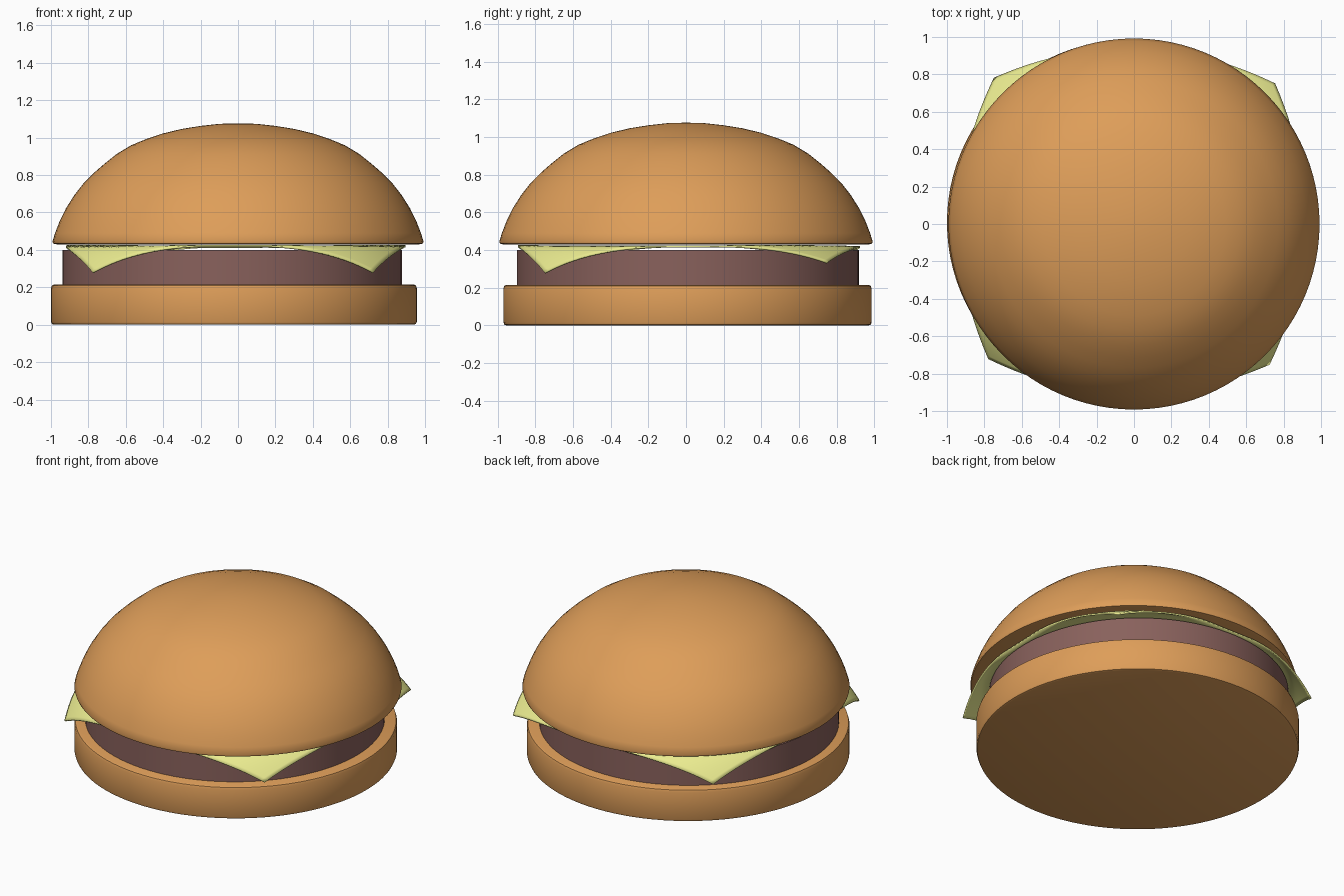
import bpy, bmesh, math

if "Cube" in bpy.data.objects:
    bpy.data.objects.remove(bpy.data.objects["Cube"])


def material(name, rgb):
    m = bpy.data.materials.new(name)
    m.diffuse_color = (*rgb, 1)
    m.use_nodes = True
    m.node_tree.nodes["Principled BSDF"].inputs["Base Color"].default_value = m.diffuse_color
    return m


bread = material("bread", (0.73, 0.34, 0.10))
meat = material("meat", (0.25, 0.12, 0.107))
yellow = material("cheese_yellow", (0.83, 0.84, 0.28))


def finish(bm, name, mat, angle):
    bmesh.ops.recalc_face_normals(bm, faces=bm.faces)
    mesh = bpy.data.meshes.new(name)
    bm.to_mesh(mesh)
    bm.free()
    mesh.materials.append(mat)
    obj = bpy.data.objects.new(name, mesh)
    bpy.context.collection.objects.link(obj)
    bpy.ops.object.select_all(action='DESELECT')
    obj.select_set(True)
    bpy.context.view_layer.objects.active = obj
    bpy.ops.object.shade_smooth_by_angle(angle=math.radians(angle))
    return obj


def lathe(name, profile, centre, mat, steps=96):
    """Spin an (r, z) profile, starting and ending on the axis, around z."""
    bm = bmesh.new()
    verts = [bm.verts.new((r, 0, z)) for r, z in profile]
    edges = [bm.edges.new(p) for p in zip(verts, verts[1:])]
    bmesh.ops.spin(bm, geom=verts + edges, cent=(0, 0, 0), axis=(0, 0, 1),
                   angle=2 * math.pi, steps=steps)
    bmesh.ops.remove_doubles(bm, verts=bm.verts, dist=1e-5)
    obj = finish(bm, name, mat, 40)
    obj.location = (*centre, 0)
    return obj


# Bottom bun: disc with softened rims
lathe("bottom_bun", [(0, 0), (0.962, 0), (0.973, 0.004), (0.978, 0.016),
                     (0.978, 0.195), (0.973, 0.21), (0.962, 0.215), (0, 0.215)],
      (-0.022, 0.008), bread)

# Patty: plain disc
lathe("patty", [(0, 0.205), (0.908, 0.205), (0.908, 0.40), (0, 0.40)],
      (-0.03, 0.01), meat)

# Top bun: dome with a flat underside
lathe("top_bun", [(0, 1.077), (0.10, 1.074), (0.20, 1.063), (0.30, 1.047),
                  (0.40, 1.023), (0.49, 0.993), (0.57, 0.96), (0.65, 0.912),
                  (0.715, 0.86), (0.77, 0.812), (0.825, 0.757), (0.875, 0.693),
                  (0.92, 0.622), (0.953, 0.555), (0.978, 0.49), (0.992, 0.445),
                  (0.988, 0.434), (0.97, 0.43), (0, 0.43)],
      (0, 0), bread)

# Cheese: square slice whose corners droop over the patty edge
bm = bmesh.new()
bmesh.ops.create_grid(bm, x_segments=48, y_segments=48, size=0.905)
for v in bm.verts:
    x, y = v.co.x, v.co.y
    r = math.hypot(x, y)
    a = math.atan2(y, x) - 0.02
    t = max(0, (r - 0.92) / 0.36)
    drop = 0.09 if x > 0 and y > 0 else 0.138
    rr = r if t == 0 else 0.92 + 0.14 * t ** 0.8
    z = 0.419 + 0.004 * math.sin(3 * a) * min(1, r) ** 4 - drop * t ** 1.15
    v.co = (rr * math.cos(a) - 0.012, rr * math.sin(a) + 0.015, z)
cheese = finish(bm, "cheese_slice", yellow, 60)
solid = cheese.modifiers.new("thickness", 'SOLIDIFY')
solid.thickness = 0.01
solid.offset = 0
